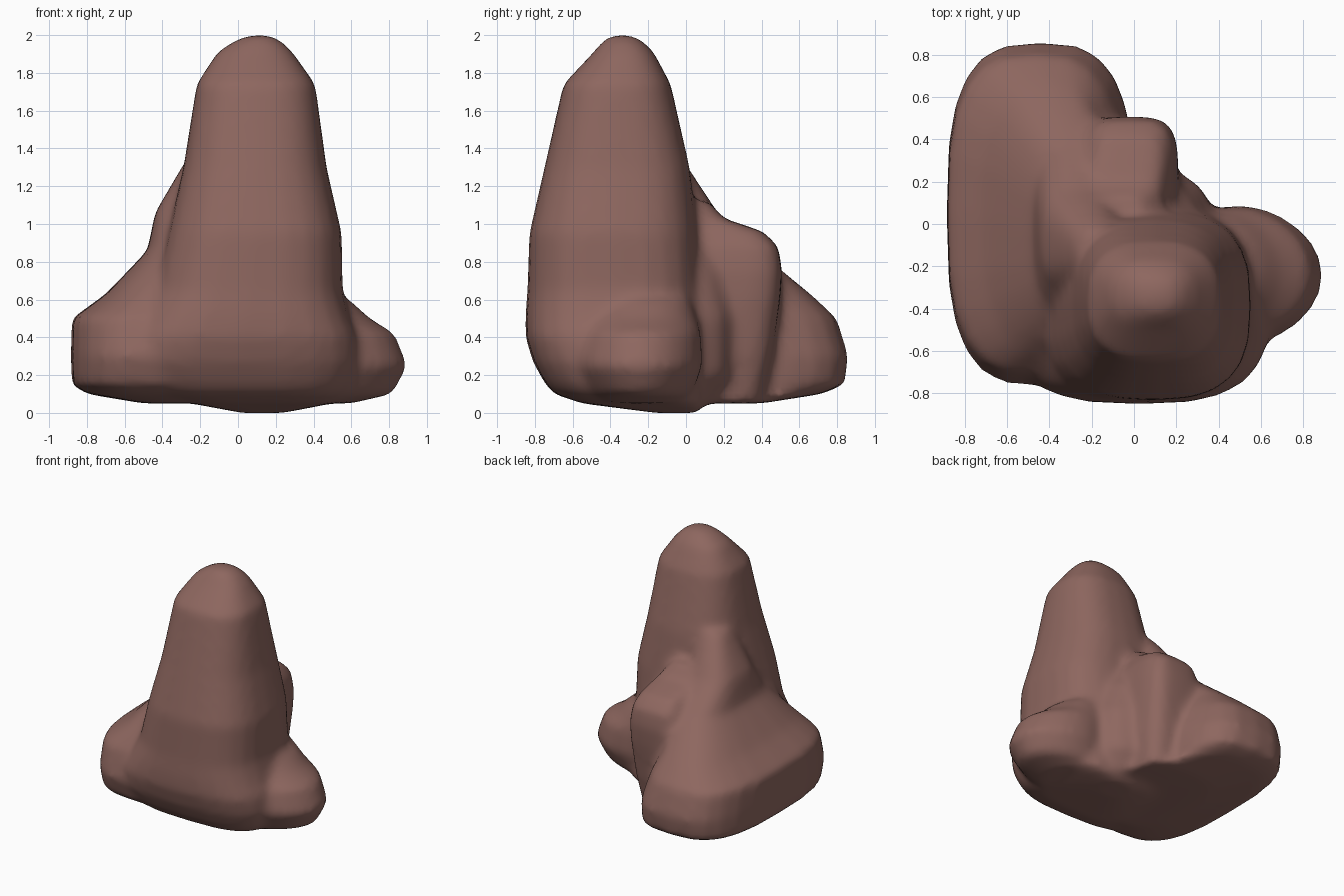
import bpy
import bmesh
from math import cos, sin, tau

cube = bpy.data.objects.get("Cube")
if cube:
    bpy.data.objects.remove(cube, do_unlink=True)

SIDES = 24


def signed_power(value, exponent):
    return abs(value) ** exponent * (1 if value >= 0 else -1)


def add_loft(bm, rings, low_roundness, high_roundness):
    """Closed loft of rounded rectangles: height, min x, max x, min y, max y.
    The corners blend from the low to the high squareness going up."""
    loops = []
    for step, (z, x0, x1, y0, y1) in enumerate(rings):
        blend = step / (len(rings) - 1)
        power = 2 / (low_roundness + (high_roundness - low_roundness) * blend)
        loop = []
        for i in range(SIDES):
            angle = tau * i / SIDES
            u = signed_power(cos(angle), power)
            v = signed_power(sin(angle), power)
            x = (x0 + x1 + u * (x1 - x0)) / 2
            y = (y0 + y1 + v * (y1 - y0)) / 2
            loop.append(bm.verts.new((x, y, z)))
        loops.append(loop)
    for low, high in zip(loops, loops[1:]):
        for i in range(SIDES):
            j = (i + 1) % SIDES
            bm.faces.new((low[i], low[j], high[j], high[i]))
    bm.faces.new(reversed(loops[0]))
    bm.faces.new(loops[-1])


# Tall tapering spire at the front, flaring into a skirt at its foot
spire = [
    (0, .02, .24, -.16, .06),
    (.05, -.25, .5, -.55, .1),
    (.1, -.5, .58, -.7, .1),
    (.16, -.58, .62, -.75, .1),
    (.27, -.64, .65, -.81, .1),
    (.4, -.6, .64, -.85, .1),
    (.52, -.52, .59, -.85, .09),
    (.65, -.44, .555, -.84, .08),
    (.95, -.37, .55, -.83, .06),
    (1.3, -.29, .47, -.75, .02),
    (1.74, -.22, .41, -.65, -.08),
    (1.91, -.11, .29, -.49, -.17),
    (1.97, -.02, .23, -.44, -.23),
    (2, .06, .17, -.39, -.29),
]

# Broad sloping shoulder on the right and back
shoulder = [
    (.05, -.5, .2, -.45, .4),
    (.1, -.8, 0, -.64, .72),
    (.15, -.88, 0, -.72, .84),
    (.3, -.885, 0, -.77, .86),
    (.5, -.88, -.05, -.71, .8),
    (.63, -.7, -.1, -.62, .66),
    (.86, -.48, -.05, -.45, .38),
    (1.06, -.44, -.08, -.32, .17),
    (1.35, -.27, -.05, -.25, -.02),
]

# Upright block behind the spire
back_block = [
    (.05, -.25, .15, 0, .4),
    (.3, -.3, .19, -.1, .46),
    (.6, -.25, .21, -.1, .5),
    (.75, -.25, .21, -.1, .51),
    (.88, -.23, .19, -.1, .49),
    (.96, -.2, .15, -.1, .41),
    (1.03, -.2, .12, -.1, .2),
    (1.12, -.22, .05, -.1, .12),
]

# Filler in the notch between the block and the left boulder
notch_fill = [
    (.05, -.1, .28, -.2, .16),
    (.2, -.1, .37, -.2, .24),
    (.5, -.1, .37, -.2, .25),
    (.75, -.1, .3, -.2, .2),
    (.95, -.1, .2, -.2, .12),
]

# Low boulder on the left
side_boulder = [
    (.05, .2, .6, -.45, -.02),
    (.1, .1, .82, -.5, .03),
    (.25, .1, .9, -.58, .09),
    (.42, .1, .83, -.55, .08),
    (.5, .1, .7, -.52, .06),
    (.6, .2, .59, -.46, .02),
]

bm = bmesh.new()
add_loft(bm, spire, 3.5, 2.3)
add_loft(bm, shoulder, 3.2, 2.6)
add_loft(bm, back_block, 3.6, 4.2)
add_loft(bm, notch_fill, 2, 2)
add_loft(bm, side_boulder, 1.8, 2)
mesh = bpy.data.meshes.new("rock_spire")
bm.to_mesh(mesh)
bm.free()
rock = bpy.data.objects.new("rock_spire", mesh)
bpy.context.collection.objects.link(rock)

# Fuse the masses and soften the joints
remesh = rock.modifiers.new("fuse", "REMESH")
remesh.mode = "VOXEL"
remesh.voxel_size = .03
weather = rock.modifiers.new("weather", "SMOOTH")
weather.factor = .5
weather.iterations = 8
bpy.ops.object.select_all(action="DESELECT")
rock.select_set(True)
bpy.context.view_layer.objects.active = rock
for name in ("fuse", "weather"):
    bpy.ops.object.modifier_apply(modifier=name)
bpy.ops.object.shade_smooth()

# Single reddish brown stone
stone = bpy.data.materials.new("reddish_brown_stone")
stone.use_nodes = True
colour = (.27, .135, .115, 1)
stone.diffuse_color = colour
shader = stone.node_tree.nodes["Principled BSDF"]
shader.inputs["Base Color"].default_value = colour
shader.inputs["Roughness"].default_value = .9
rock.data.materials.clear()
rock.data.materials.append(stone)
